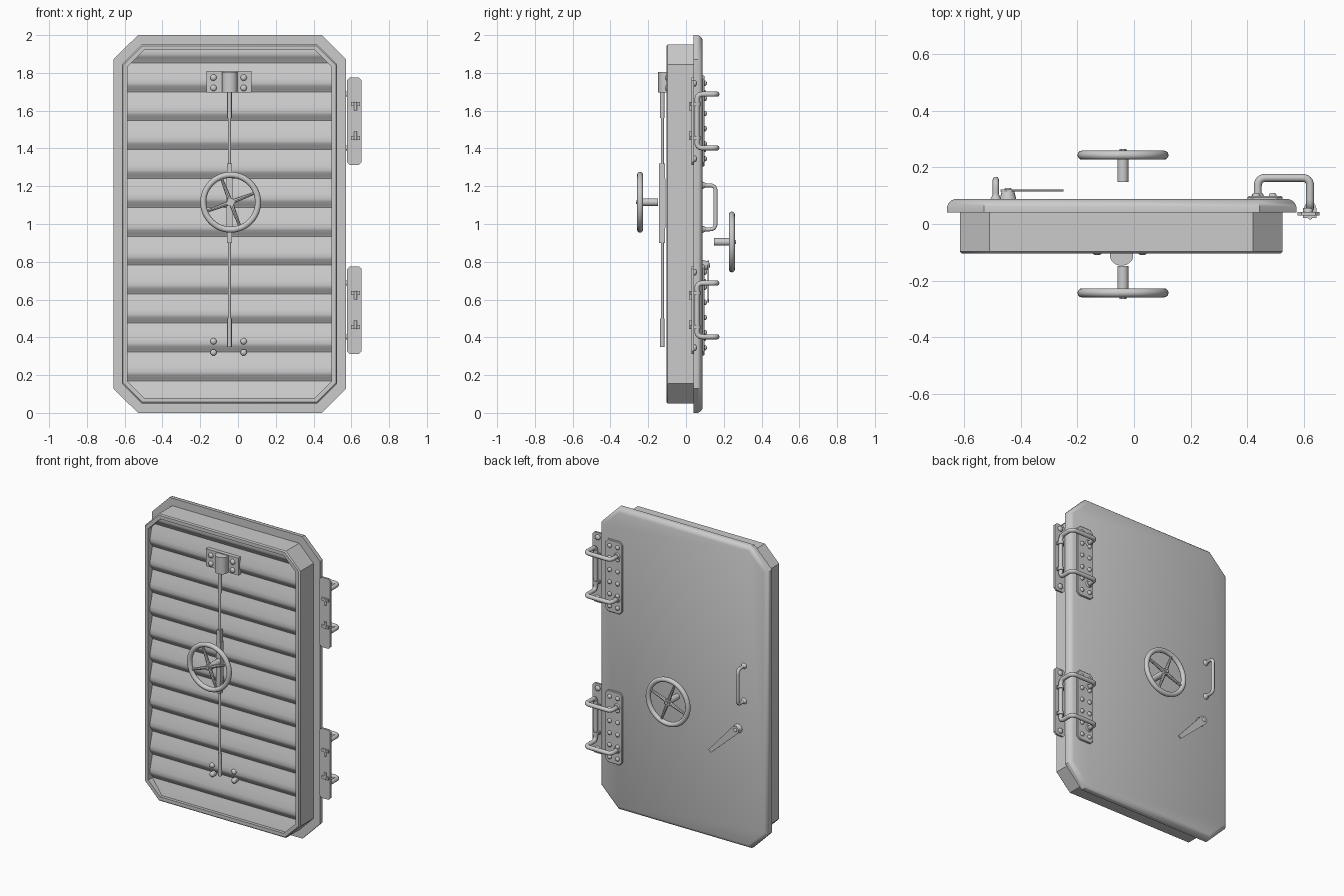
import bpy, bmesh, math
from mathutils import Vector

if "Cube" in bpy.data.objects:
    bpy.data.objects.remove(bpy.data.objects["Cube"])


def finish(bm, name, angle=35):
    bmesh.ops.recalc_face_normals(bm, faces=bm.faces)
    me = bpy.data.meshes.new(name)
    bm.to_mesh(me)
    bm.free()
    me.shade_smooth()
    me.set_sharp_from_angle(angle=math.radians(angle))
    ob = bpy.data.objects.new(name, me)
    bpy.context.collection.objects.link(ob)
    return ob


def loft(name, loops, angle=35):
    bm = bmesh.new()
    rings = [[bm.verts.new(p) for p in lp] for lp in loops]
    n = len(rings[0])
    for a, b in zip(rings, rings[1:]):
        for i in range(n):
            bm.faces.new((a[i], a[(i + 1) % n], b[(i + 1) % n], b[i]))
    bm.faces.new(rings[0])
    bm.faces.new(rings[-1])
    return finish(bm, name, angle)


def octagon(x0, x1, z0, z1, c, y, d=0):
    x0, x1, z0, z1, c = x0 + d, x1 - d, z0 + d, z1 - d, c - 0.586 * d
    return [(x0 + c, y, z0), (x1 - c, y, z0), (x1, y, z0 + c), (x1, y, z1 - c),
            (x1 - c, y, z1), (x0 + c, y, z1), (x0, y, z1 - c), (x0, y, z0 + c)]


def cyl(name, p, q, r1, r2=None, seg=16):
    p, q = Vector(p), Vector(q)
    rot = (q - p).to_track_quat('Z', 'Y')
    ring = [Vector((math.cos(2 * math.pi * i / seg), math.sin(2 * math.pi * i / seg), 0)) for i in range(seg)]
    r2 = r1 if r2 is None else r2
    return loft(name, [[p + rot @ (v * r1) for v in ring], [q + rot @ (v * r2) for v in ring]])


def box(name, x0, x1, y0, y1, z0, z1):
    return loft(name, [[(x0, y, z0), (x1, y, z0), (x1, y, z1), (x0, y, z1)] for y in (y0, y1)])


def tube(name, pts, r, fillet=0.03):
    # Bent tube with rounded elbows
    pts = [Vector(p) for p in pts]
    path = [pts[0]]
    for a, b, c in zip(pts, pts[1:], pts[2:]):
        s, e = b + (a - b).normalized() * fillet, b + (c - b).normalized() * fillet
        for i in range(7):
            t = i / 6
            path.append(s * (1 - t) ** 2 + b * 2 * t * (1 - t) + e * t * t)
    path.append(pts[-1])
    cu = bpy.data.curves.new(name, 'CURVE')
    cu.dimensions, cu.bevel_depth, cu.bevel_resolution, cu.use_fill_caps = '3D', r, 3, True
    sp = cu.splines.new('POLY')
    sp.points.add(len(path) - 1)
    for k, v in zip(sp.points, path):
        k.co = (*v, 1)
    ob = bpy.data.objects.new(name, cu)
    bpy.context.collection.objects.link(ob)


def bolt(name, x, y, z, s, r=0.016, h=0.016):
    # Domed bolt head pointing along s * y
    prof = [(1, 0), (1, .4), (.8, .75), (.4, 1)]
    loft(name, [[(x + r * k * math.cos(a * math.pi / 6), y + s * h * t, z + r * k * math.sin(a * math.pi / 6))
                 for a in range(12)] for k, t in prof], 60)


# Door leaf: outer flange with rounded back edge, and box body with a recessed front
F = (-0.66, 0.573, 0, 2, 0.13)
loft("door_flange", [octagon(*F, y, d) for y, d in
                     ((.04, 0), (.062, 0), (.074, .005), (.083, .014), (.088, .027))], 40)
B = (-0.615, 0.525, 0.05, 1.95, 0.105)
loft("door_body", [octagon(*B, y, d) for y, d in
                   ((.045, 0), (-.097, 0), (-.104, .007), (-.104, .03), (-.05, .03))])

# Corrugated inner panel, trimmed to the chamfered corners
bm = bmesh.new()
z, prof = 0.017, []
while z < 1.98:
    prof += [(z, -.06), (z + .012, -.066), (z + .03, -.082), (z + .045, -.086), (z + .07, -.083), (z + .12, -.069)]
    z += 0.153
rows = [[bm.verts.new((x, y, zz)) for x in (-.585, .495)] for zz, y in prof]
for a, b in zip(rows, rows[1:]):
    bm.faces.new((a[0], a[1], b[1], b[0]))
trim = octagon(*B, 0, .03)
for i in range(8):
    p, q = Vector(trim[i]), Vector(trim[(i + 1) % 8])
    e = q - p
    bmesh.ops.bisect_plane(bm, geom=bm.verts[:] + bm.edges[:] + bm.faces[:], plane_co=p,
                           plane_no=(e.z, 0, -e.x), clear_outer=True)
finish(bm, "corrugated_panel", 40)

# Locking rod with sleeves and couplings
RX, RY = -0.045, -0.125
for a, b, r in ((.35, 1.75, .008), (.35, .5, .012), (1.56, 1.72, .012)):
    cyl("locking_rod", (RX, RY, a), (RX, RY, b), r)
box("rod_housing", RX - .016, RX + .016, -.143, -.108, .98, 1.24)
for a in (.9, 1.24):
    box("rod_coupling", RX - .013, RX + .013, -.143, -.112, a, a + .08)

# Rod guide at the top, and bolts at both ends
box("guide_plate", -.166, .071, -.097, -.07, 1.695, 1.81)
arc = [(-.044 - .041 * math.cos(math.pi * i / 12), -.112 - .035 * math.sin(math.pi * i / 12)) for i in range(13)]
loft("guide_sleeve", [[(x, y, zz) for x, y in [(-.085, -.08)] + arc + [(-.003, -.08)]] for zz in (1.695, 1.805)])
for x in (-.13, .03):
    for zz, y in ((1.775, -.096), (1.72, -.096), (.379, -.083), (.32, -.083)):
        bolt("guide_bolt", x, y, zz, -1, .017, .014)
        cyl("bolt_shank", (x, y, zz), (x, -.06, zz), .017)


# Hand wheels: rim, tapered spokes, hub and shaft
def hand_wheel(name, zc, s):
    x, y = -.039, s * .243
    bpy.ops.mesh.primitive_torus_add(major_radius=.145, minor_radius=.016, major_segments=48, minor_segments=12,
                                     location=(x, y, zc), rotation=(math.pi / 2, 0, 0))
    rim = bpy.context.object
    rim.name = name + "_rim"
    rim.data.shade_smooth()
    for i in range(4):
        a = math.radians(21 + 90 * i)
        d = Vector((math.cos(a), 0, math.sin(a)))
        c = Vector((x, y, zc))
        cyl(name + "_spoke", c + d * .01, c + d * .145, .012, .007, 8)
    cyl(name + "_hub", (x, s * .228, zc), (x, s * .258, zc), .021)
    cyl(name + "_nut", (x, s * .25, zc), (x, s * .265, zc), .012, None, 6)
    cyl(name + "_shaft", (x, s * .148, zc), (x, s * .24, zc), .02)


hand_wheel("front_wheel", 1.115, -1)
hand_wheel("back_wheel", .905, 1)

# Hinges: bolted door plate, frame plate, bent hinge tube with pin and collars
for c in (1.545, .545):
    C = (.40, .525, c - .24, c + .24, .02)
    loft("hinge_door_plate", [octagon(*C, y, d) for y, d in ((.085, 0), (.094, 0), (.098, .004))])
    P = (.577, .655, c - .232, c + .23, .014)
    loft("hinge_frame_plate", [octagon(*P, y) for y in (.03, .043)])
    for x in (.432, .49):
        for k in range(6):
            bolt("hinge_bolt", x, .097, c - .2 + .08 * k, 1, .014, .013)
    for k in (-1, 1):
        bolt("frame_plate_bolt", .615, .043, c + k * .2, 1, .018, .014)
        ze = c + k * .142
        cyl("tube_foot", (.437, .096, ze), (.437, .107, ze), .024, .018)
        cyl("pin_collar", (.622, .058, c + k * .08), (.622, .058, c + k * .1), .02)
        box("pin_clip", .597, .645, .022, .056, c + k * .09 - .01, c + k * .09 + .01)
        cyl("clip_bolt", (.622, .024, c + k * .055), (.622, .024, c + k * .1), .008)
    tube("hinge_tube", [(.437, .09, c + .142), (.437, .163, c + .142), (.622, .163, c + .142), (.622, .058, c + .142),
                        (.622, .058, c - .142), (.622, .163, c - .142), (.437, .163, c - .142), (.437, .09, c - .142)],
         .014)

# Pull handle on the back
tube("pull_handle", [(-.488, .085, 1.205), (-.488, .156, 1.205), (-.488, .156, .972), (-.488, .085, .972)], .011)
for zz in (1.205, .972):
    cyl("handle_foot", (-.488, .086, zz), (-.488, .105, zz), .02, .011)

# Tapered latch lever on the back
pv, tip = Vector((-.445, 0, .78)), Vector((-.258, 0, .592))
d = (tip - pv).normalized()
n = Vector((d.z, 0, -d.x))
outline = [pv + n * .027 - d * .006, pv + n * .014 - d * .024, pv - n * .014 - d * .024, pv - n * .027 - d * .006,
           tip - n * .012, tip + n * .012]
loft("latch_lever", [[p + Vector((0, y, 0)) for p in outline] for y in (.114, .122)])
cyl("latch_pivot", (pv.x, .086, pv.z), (pv.x, .116, pv.z), .03, .022)
bolt("latch_bolt", pv.x, .12, pv.z, 1, .013, .008)
